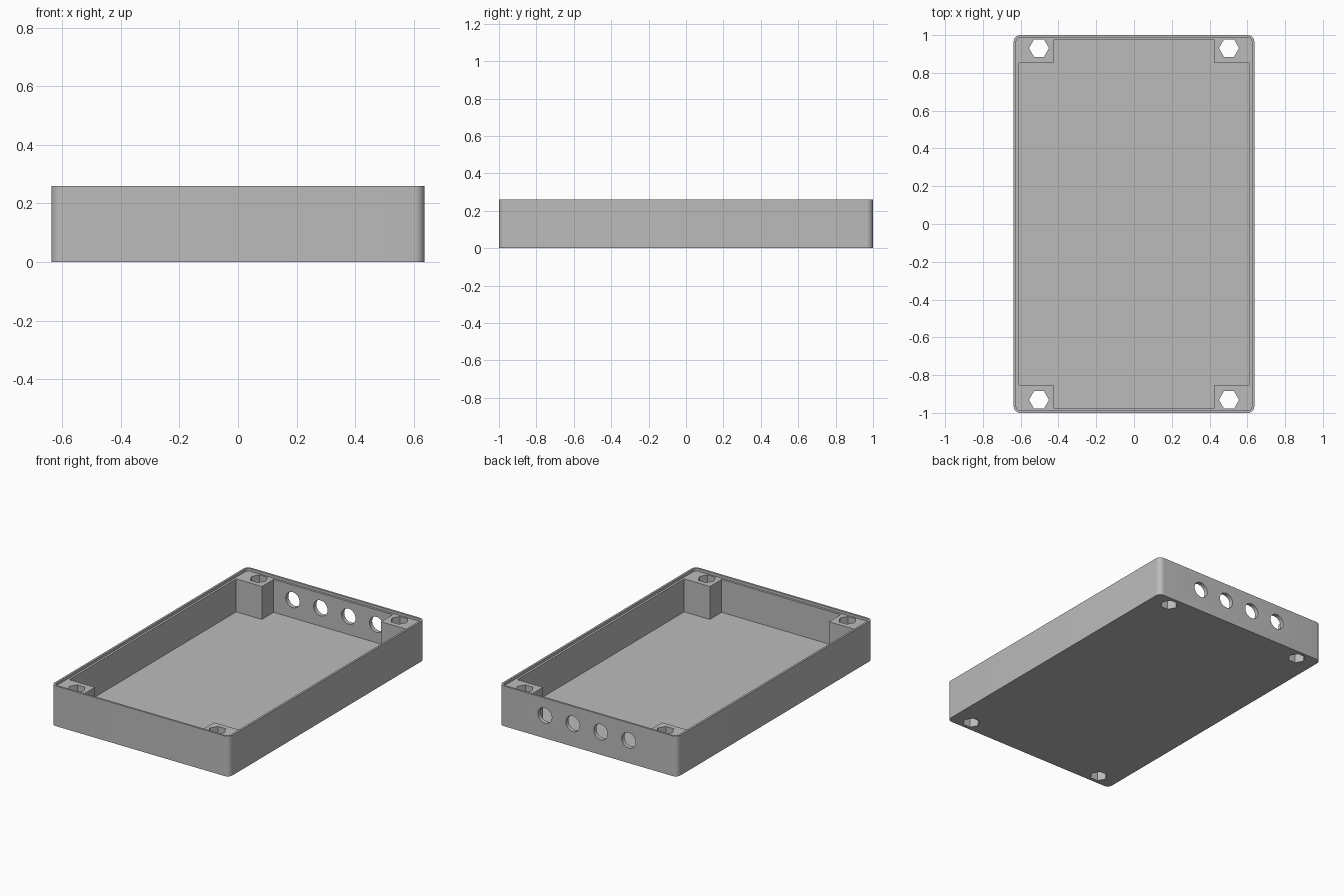
import bpy, bmesh
from math import cos, sin, pi, radians
from mathutils import Matrix, Vector

default = bpy.data.objects.get("Cube")
if default:
    bpy.data.objects.remove(default, do_unlink=True)

HX, HY, HEIGHT = 0.637, 1.0, 0.26      # outer half sizes and height
WALL, LIP, RADIUS = 0.027, 0.013, 0.035
FLOOR, LEDGE = 0.03, 0.243             # floor top and lid ledge level
POST_X, POST_Y = 0.426, 0.853          # inner corner of the screw posts

grey = bpy.data.materials.new("light grey plastic")
grey.use_nodes = True
grey.diffuse_color = (0.5, 0.5, 0.5, 1)
grey.node_tree.nodes["Principled BSDF"].inputs["Base Color"].default_value = (0.5, 0.5, 0.5, 1)


def rounded_rect(hx, hy, r, steps=8):
    pts = []
    for k, (sx, sy) in enumerate([(1, 1), (-1, 1), (-1, -1), (1, -1)]):
        for i in range(steps + 1):
            a = (k + i / steps) * pi / 2
            pts.append((sx * (hx - r) + r * cos(a), sy * (hy - r) + r * sin(a)))
    return pts


def polygon(r, sides):
    return [(r * cos(2 * pi * i / sides), r * sin(2 * pi * i / sides)) for i in range(sides)]


def prism(name, profile, z0, z1, matrix=Matrix()):
    """Extrude a counter-clockwise profile from z0 to z1."""
    bm = bmesh.new()
    face = bm.faces.new([bm.verts.new((x, y, z0)) for x, y in profile])
    top = bmesh.ops.extrude_face_region(bm, geom=[face])["geom"]
    bmesh.ops.translate(bm, vec=Vector((0, 0, z1 - z0)),
                        verts=[v for v in top if isinstance(v, bmesh.types.BMVert)])
    bmesh.ops.transform(bm, matrix=matrix, verts=bm.verts)
    bmesh.ops.recalc_face_normals(bm, faces=bm.faces)
    mesh = bpy.data.meshes.new(name)
    bm.to_mesh(mesh)
    bm.free()
    mesh.materials.append(grey)
    obj = bpy.data.objects.new(name, mesh)
    bpy.context.collection.objects.link(obj)
    return obj


# Solid outer block with rounded upright corners
box = prism("enclosure_base", rounded_rect(HX, HY, RADIUS), 0, HEIGHT)

# Stepped rim for the lid
cutters = [prism("rim_cutter", rounded_rect(HX - LIP, HY - LIP, RADIUS - LIP), LEDGE, HEIGHT + 0.1)]

# Cross-shaped cavity that leaves a square post in each corner
ix, iy = HX - WALL, HY - WALL
quarter = [(ix, POST_Y), (POST_X, POST_Y), (POST_X, iy)]
cross = (quarter + [(-x, y) for x, y in reversed(quarter)]
         + [(-x, -y) for x, y in quarter] + [(x, -y) for x, y in reversed(quarter)])
cutters.append(prism("cavity_cutter", cross, FLOOR, LEDGE + 0.008))

# Hexagonal screw holes through the posts
for sx in (-1, 1):
    for sy in (-1, 1):
        place = Matrix.Translation((sx * 0.503, sy * 0.931, 0))
        cutters.append(prism("screw_hole_cutter", polygon(0.053, 6), -0.1, HEIGHT + 0.1, place))

# Row of round cable holes in the back wall
for i in range(4):
    place = Matrix.Translation((0.01 + (i - 1.5) * 0.2, HY, 0.147)) @ Matrix.Rotation(pi / 2, 4, 'X')
    cutters.append(prism("cable_hole_cutter", polygon(0.05, 32), -0.08, 0.08, place))

# Cut everything out of the block, then drop the cutters
bpy.ops.object.select_all(action='DESELECT')
bpy.context.view_layer.objects.active = box
box.select_set(True)
for cutter in cutters:
    cutter.hide_render = True
    mod = box.modifiers.new("cut", 'BOOLEAN')
    mod.operation, mod.solver, mod.object = 'DIFFERENCE', 'EXACT', cutter
    bpy.ops.object.modifier_apply(modifier=mod.name)
    bpy.data.objects.remove(cutter, do_unlink=True)

bpy.ops.object.shade_smooth_by_angle(angle=radians(30))
